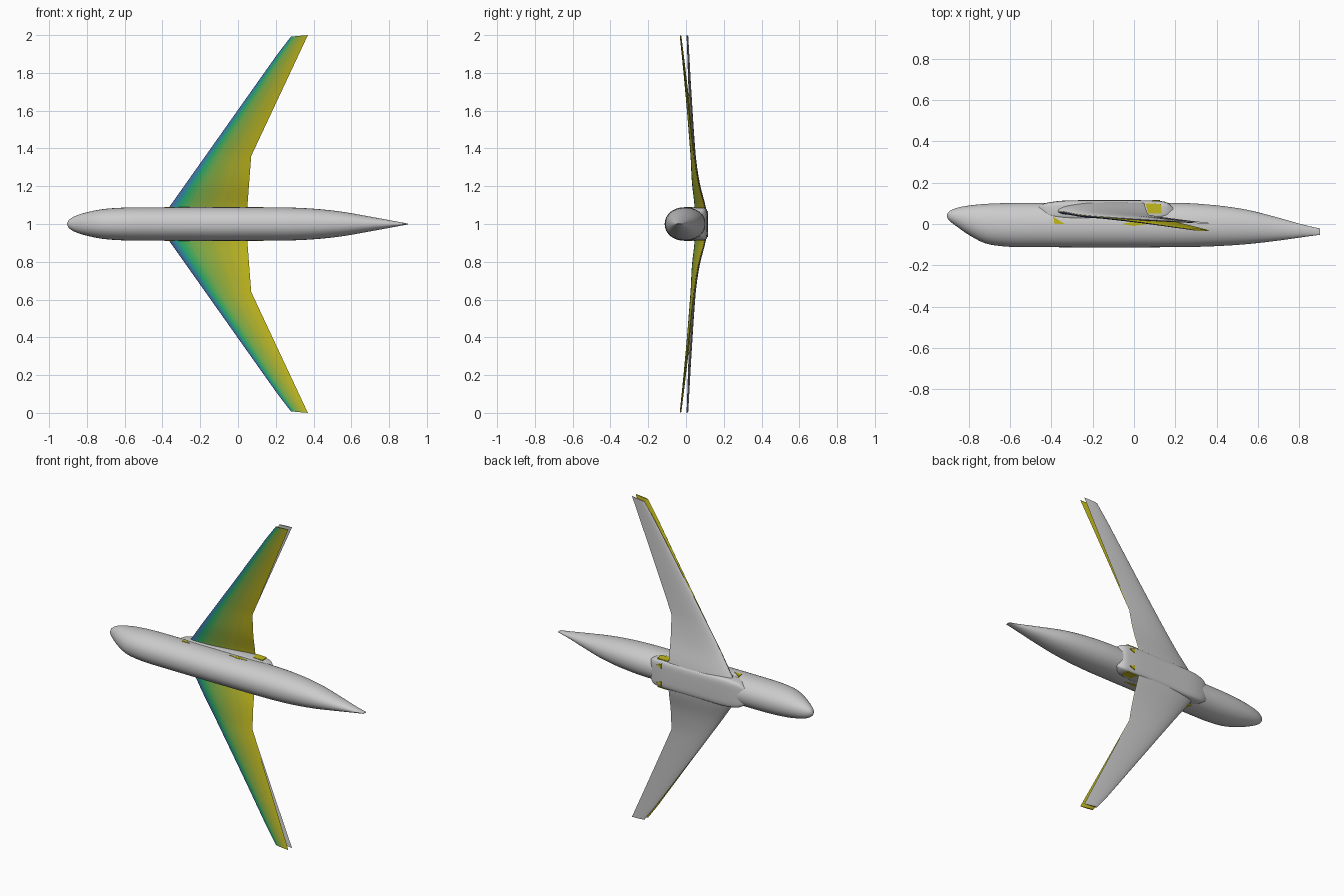
import bpy, bmesh
from math import cos, sin, pi, sqrt, radians, copysign

if "Cube" in bpy.data.objects:
    bpy.data.objects.remove(bpy.data.objects["Cube"])


def material(name, rgb):
    m = bpy.data.materials.new(name)
    m.diffuse_color = [(c / 255) ** 2.2 for c in rgb] + [1]
    m.use_nodes = True
    m.node_tree.nodes["Principled BSDF"].inputs["Base Color"].default_value = m.diffuse_color
    return m


def curve(rows, x):
    """Smooth (cubic) interpolation of table rows keyed by their first value."""
    n = len(rows)
    i = max(k for k in range(n - 1) if k == 0 or rows[k][0] <= x)
    a, b = rows[i], rows[i + 1]
    p, q = rows[max(i - 1, 0)], rows[min(i + 2, n - 1)]
    h = b[0] - a[0]
    t = (x - a[0]) / h
    out = []
    for k in range(1, len(a)):
        ma = (b[k] - p[k]) / (b[0] - p[0]) * h
        mb = (q[k] - a[k]) / (q[0] - a[0]) * h
        out.append((2*t**3 - 3*t*t + 1) * a[k] + (t**3 - 2*t*t + t) * ma
                   + (3*t*t - 2*t**3) * b[k] + (t**3 - t*t) * mb)
    return out


def loft(name, rings, mats=(), pick=None, mirror=False):
    """Skin closed rings of points, cap the ends, lift to the z = 1 centreline."""
    bm = bmesh.new()
    vs = [[bm.verts.new(p) for p in r] for r in rings]
    n = len(vs[0])
    for a, b in zip(vs, vs[1:]):
        for j in range(n):
            k = (j + 1) % n
            f = bm.faces.new((a[j], a[k], b[k], b[j]))
            if pick:
                f.material_index = pick(j)
    for end in (vs[0], vs[-1]):
        f = bm.faces.new(end)
        f.material_index = max(len(mats) - 1, 0)
    bmesh.ops.recalc_face_normals(bm, faces=bm.faces)
    me = bpy.data.meshes.new(name)
    bm.to_mesh(me)
    bm.free()
    for m in mats:
        me.materials.append(m)
    ob = bpy.data.objects.new(name, me)
    bpy.context.collection.objects.link(ob)
    ob.location.z = 1
    if mirror:
        mod = ob.modifiers.new("mirror", 'MIRROR')
        mod.use_axis = (False, False, True)
    return ob


def body_rings(rows, steps, power, n=48):
    """Superellipse sections; rows hold x, lowest y, highest y, half width in z."""
    x0, x1 = rows[0][0], rows[-1][0]
    rings = []
    for i in range(steps + 1):
        x = x0 + (x1 - x0) * (1 - cos(pi * i / steps)) / 2
        lo, hi, w = curve(rows, x)
        ring = []
        for j in range(n):
            c, s = cos(2 * pi * j / n), sin(2 * pi * j / n)
            c = copysign(abs(c) ** (2 / power), c)
            s = copysign(abs(s) ** (2 / power), s)
            ring.append((x, (lo + hi) / 2 + (hi - lo) / 2 * c, w * s))
        rings.append(ring)
    return rings


# Fuselage, the upper side of the aircraft faces -y
loft("fuselage", body_rings([
    (-0.905, 0.035, 0.045, 0.004), (-0.895, 0.018, 0.06, 0.022),
    (-0.86, -0.01, 0.077, 0.043), (-0.80, -0.052, 0.089, 0.062),
    (-0.72, -0.093, 0.097, 0.078), (-0.62, -0.109, 0.101, 0.086),
    (-0.50, -0.112, 0.102, 0.088), (0.22, -0.112, 0.102, 0.088),
    (0.40, -0.107, 0.090, 0.081), (0.55, -0.097, 0.068, 0.065),
    (0.70, -0.080, 0.030, 0.039), (0.82, -0.063, -0.004, 0.017),
    (0.90, -0.052, -0.022, 0.002)], 72, 2.1))

# Belly fairing around the wing root
loft("belly_fairing", body_rings([
    (-0.46, 0.05, 0.09, 0.055), (-0.42, 0.03, 0.103, 0.077),
    (-0.34, 0.02, 0.113, 0.088), (-0.2, 0.015, 0.115, 0.089),
    (0.02, 0.015, 0.115, 0.089), (0.11, 0.02, 0.112, 0.088),
    (0.16, 0.03, 0.104, 0.08), (0.195, 0.045, 0.075, 0.06)], 36, 5))

# Colour ramp running from leading to trailing edge
RAMP = [(0, 72, 85, 150), (0.04, 60, 115, 155), (0.09, 40, 150, 140),
        (0.15, 45, 165, 105), (0.28, 110, 170, 80), (0.5, 150, 172, 60),
        (0.75, 180, 178, 45), (1, 195, 185, 30)]
BANDS = 20
N = 24  # points along the chord on each surface
chord = [(1 - cos(pi * i / N)) / 2 for i in range(N + 1)]
ramp = [material("pressure_%02d" % b, curve(RAMP, ((b + 0.5) / BANDS) ** 2))
        for b in range(BANDS)]
yellow = ramp[-1]


def wing_rings(tip_y, shift):
    # span, leading-edge y, trailing-edge y, thickness ratio
    heights = [(0.06, 0.065, 0.104, 0.12), (0.10, 0.062, 0.098, 0.115),
               (0.22, 0.046, 0.066, 0.105), (0.36, 0.036, 0.044, 0.10),
               (0.65, 0.021 + tip_y * 0.35, 0.022 + tip_y * 0.35, 0.095),
               (1.0, tip_y + 0.005, tip_y, 0.09)]
    rings = []
    for i in range(33):
        s = 0.06 + 0.30 * i / 10 if i <= 10 else 0.36 + 0.64 * (i - 10) / 22
        le = -0.385 + (s - 0.06) * 0.665 / 0.94
        te = 0.047 + (s - 0.06) * 0.023 / 0.3 if s < 0.36 else 0.07 + (s - 0.36) * 0.3 / 0.64
        yl, yt, t = curve(heights, min(s, 0.99999))
        ring = []
        for j in range(2 * N):
            u = chord[N - j] if j <= N else chord[j - N]
            half = 5 * t * (te - le) * (0.2969 * sqrt(u) - 0.126 * u - 0.3516 * u**2
                                        + 0.2843 * u**3 - 0.1015 * u**4)
            side = -1 if j <= N else 1
            ring.append((le + (te - le) * u, yl + (yt - yl) * u + side * half + shift,
                         s - 0.008 * (1 - u) * max(0, s - 0.9) * 10))
        rings.append(ring)
    return rings


def band(j):
    if j >= N:
        return BANDS - 1
    u = (chord[N - j] + chord[N - j - 1]) / 2
    return min(int(sqrt(u) * BANDS), BANDS - 1)


# Plain wings, and coloured wings bent further upward
loft("wings", wing_rings(0.003, 0.001), mirror=True)
loft("loaded_wings", wing_rings(-0.03, -0.002), ramp, band, mirror=True)


def side_patch(name, pts):
    loft(name, [[(x, y, z) for x, y in pts] for z in (0.08, 0.0905)], [yellow], mirror=True)


# Yellow patches on the sides of the fairing and fuselage
side_patch("fairing_rear_patch", [(0.055, 0.1), (0.13, 0.097), (0.135, 0.05), (0.07, 0.05)])
side_patch("front_side_patch", [(-0.39, 0.035), (-0.385, 0), (-0.335, 0)])
side_patch("lower_side_patch", [(-0.06, 0), (0, 0.012), (0.07, 0), (0, -0.01)])

# Small yellow patches under the rear of the fairing
loft("belly_patch", [[(x, y, z) for x, z in ((0.09, 0.04), (0.125, 0.055), (0.09, 0.07))]
                     for y in (0.10, 0.1155)], [yellow], mirror=True)

for ob in bpy.context.collection.objects:
    ob.select_set(True)
    bpy.context.view_layer.objects.active = ob
bpy.ops.object.shade_smooth_by_angle(angle=radians(35))
